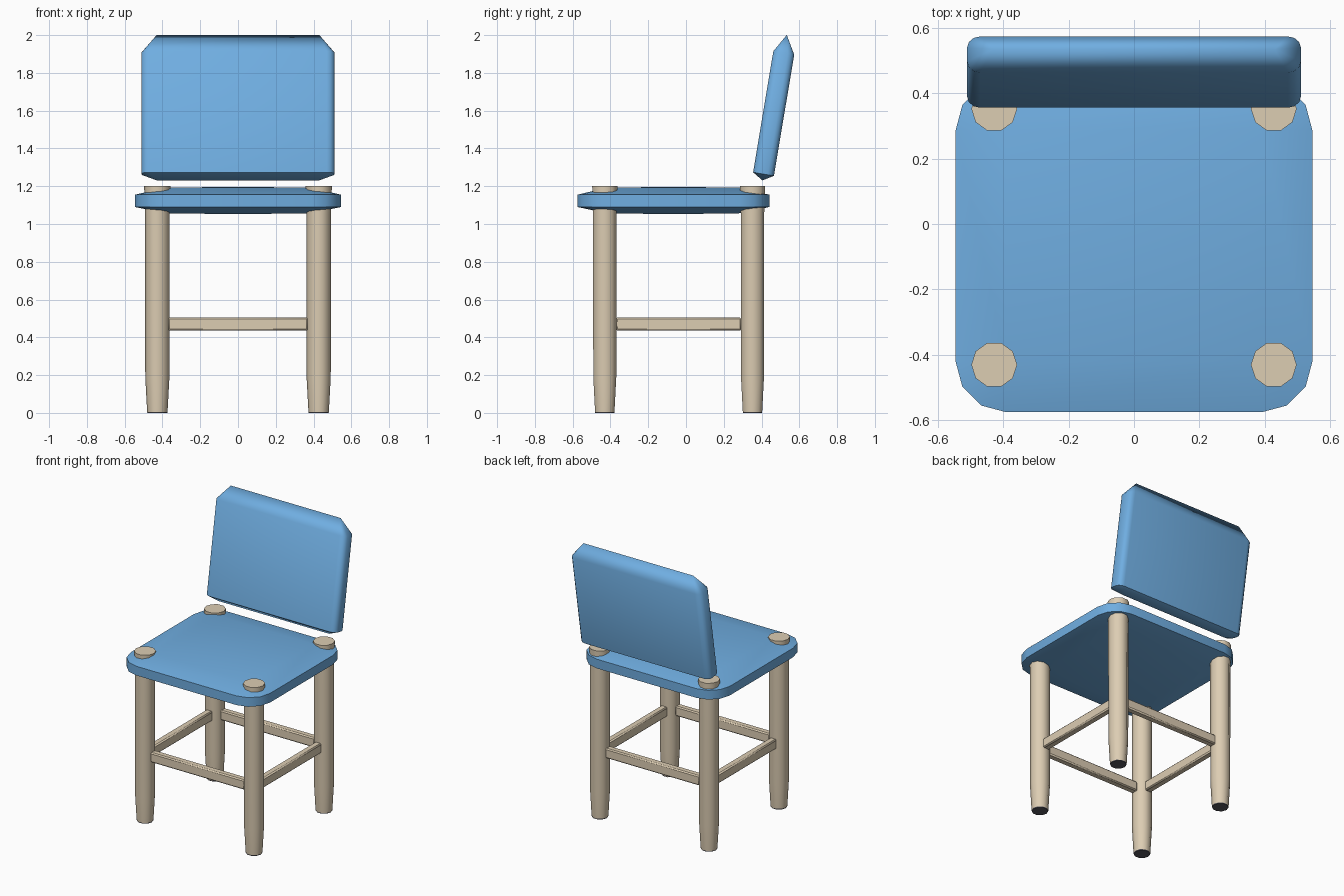
import bpy, bmesh
from math import sin, cos, tau, radians
from mathutils import Matrix

if "Cube" in bpy.data.objects:
    bpy.data.objects.remove(bpy.data.objects["Cube"])


def material(name, r, g, b):
    m = bpy.data.materials.new(name)
    m.use_nodes = True
    m.diffuse_color = (r, g, b, 1)
    m.node_tree.nodes["Principled BSDF"].inputs["Base Color"].default_value = (r, g, b, 1)
    return m


blue = material("blue_upholstery", 0.16, 0.42, 0.75)
wood = material("pale_wood", 0.72, 0.61, 0.45)
dark = material("dark_foot_pad", 0.09, 0.09, 0.11)


def rounded_rect(hx, hy, r, z, segs, ry=None):
    """Ring of points around a rectangle with rounded corners."""
    ry = r if ry is None else ry
    ring = []
    for quarter, (sx, sy) in enumerate([(1, 1), (-1, 1), (-1, -1), (1, -1)]):
        for i in range(segs + 1):
            a = tau / 4 * (quarter + i / segs)
            ring.append((sx * (hx - r) + r * cos(a), sy * (hy - ry) + ry * sin(a), z))
    return ring


def circle(r, z, sides=10):
    return [(r * cos(tau * i / sides), r * sin(tau * i / sides), z) for i in range(sides)]


def finish(bm, name, mat, matrix):
    bmesh.ops.remove_doubles(bm, verts=bm.verts, dist=0.0005)
    bmesh.ops.recalc_face_normals(bm, faces=bm.faces)
    mesh = bpy.data.meshes.new(name)
    bm.to_mesh(mesh)
    bm.free()
    mesh.materials.append(mat)
    obj = bpy.data.objects.new(name, mesh)
    obj.matrix_world = matrix
    bpy.context.collection.objects.link(obj)
    bpy.ops.object.select_all(action="DESELECT")
    obj.select_set(True)
    bpy.context.view_layer.objects.active = obj
    bpy.ops.object.shade_smooth_by_angle(angle=radians(40))
    return obj


def loft(name, rings, mat, matrix, caps=True):
    """Skin a stack of rings that all have the same point count."""
    bm = bmesh.new()
    loops = [[bm.verts.new(p) for p in ring] for ring in rings]
    n = len(loops[0])
    for low, high in zip(loops, loops[1:]):
        for i in range(n):
            j = (i + 1) % n
            bm.faces.new((low[i], low[j], high[j], high[i]))
    if caps:
        bm.faces.new(loops[0])
        bm.faces.new(loops[-1])
    return finish(bm, name, mat, matrix)


# Cushioned seat: rounded rim, sloping margins, nearly flat top and bottom
def seat_margin(z):
    return rounded_rect(0.39, 0.353, 0, z, 3)


def seat_rim(z):
    return rounded_rect(0.545, 0.508, 0.155, z, 3)


def seat_centre(z):
    return rounded_rect(0, 0, 0, z, 3)


loft("seat", [seat_centre(1.052), seat_margin(1.057), seat_rim(1.09),
              seat_rim(1.155), seat_margin(1.192), seat_centre(1.197)],
     blue, Matrix.Translation((0, -0.067, 0)), caps=False)

# Leaning backrest: slab closing to a ridge at top and bottom
half = 0.325
slab = [rounded_rect(0.43, 0, 0, -half - 0.034, 3),
        rounded_rect(0.51, 0.056, 0.04, -half, 3, 0.035),
        rounded_rect(0.51, 0.056, 0.04, half, 3, 0.035),
        rounded_rect(0.43, 0, 0, half + 0.097, 3)]
loft("backrest", slab, blue,
     Matrix.Translation((0, 0.464, 1.585)) @ Matrix.Rotation(radians(-9.5), 4, "X"), caps=False)

# Legs with tapered feet and dark pads underneath
leg_x, front_y, back_y = 0.427, -0.43, 0.352
for row, y in (("front", front_y), ("back", back_y)):
    for side, x in (("left", leg_x), ("right", -leg_x)):
        place = Matrix.Translation((x, y, 0))
        loft(f"{row}_{side}_leg",
             [circle(0.054, 0.006), circle(0.064, 0.19), circle(0.065, 1.05), circle(0.07, 1.2)],
             wood, place)
        loft(f"{row}_{side}_foot_pad", [circle(0.053, 0), circle(0.054, 0.006)], dark, place)


# Stretchers between the legs
def stretcher(name, size, location):
    bm = bmesh.new()
    bmesh.ops.create_cube(bm, size=1, matrix=Matrix.Diagonal((*size, 1)))
    bmesh.ops.bevel(bm, geom=bm.edges[:], offset=0.008, segments=1, affect="EDGES")
    finish(bm, name, wood, Matrix.Translation(location))


bar_z, height, depth = 0.47, 0.07, 0.05
mid_y = (front_y + back_y) / 2
for row, y in (("front", front_y), ("back", back_y)):
    stretcher(f"{row}_stretcher", (0.74, depth, height), (0, y, bar_z))
for side, x in (("left", leg_x), ("right", -leg_x)):
    stretcher(f"{side}_stretcher", (depth, 0.665, height), (x, mid_y, bar_z))
